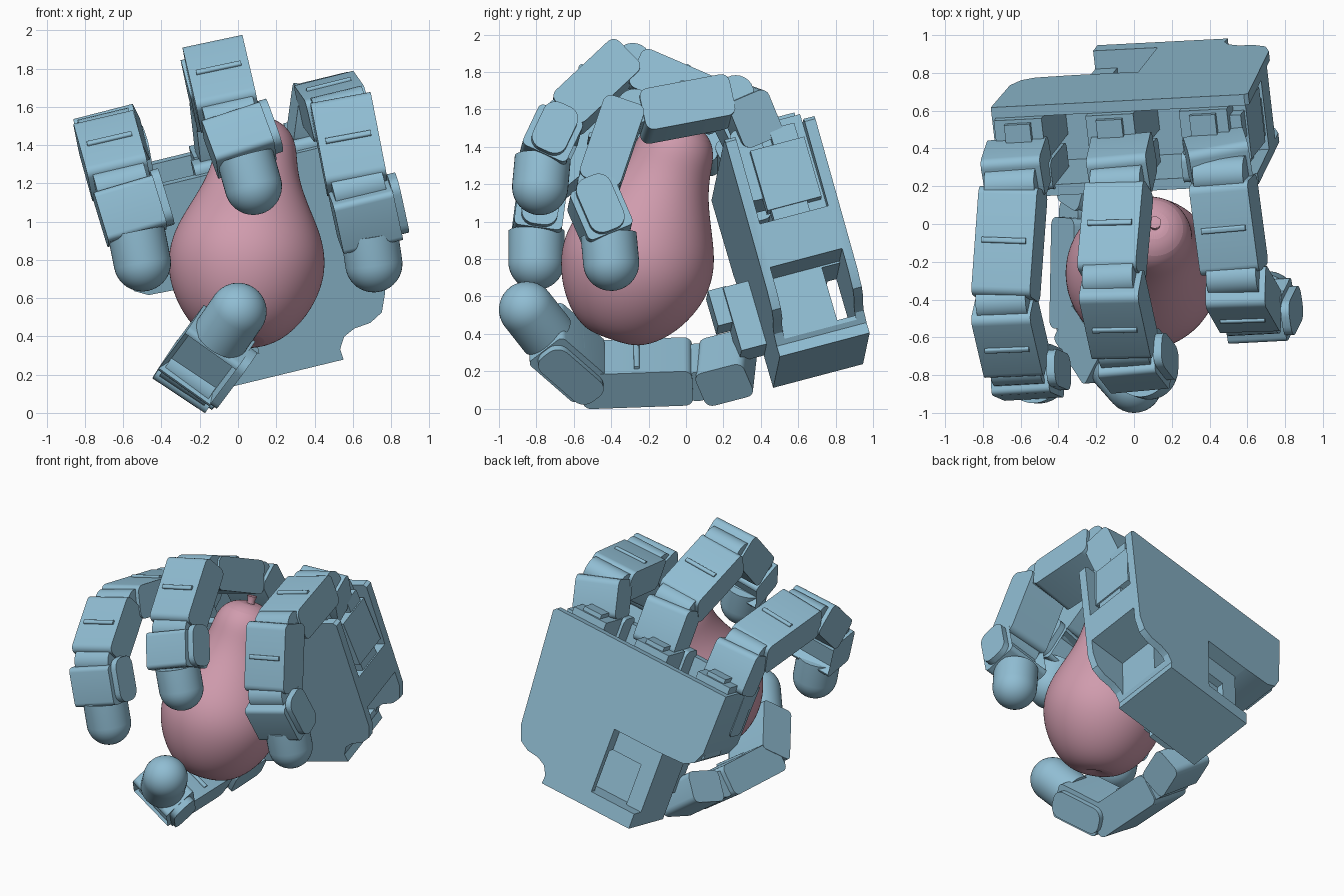
import bpy, bmesh, math
from mathutils import Vector, Matrix

if "Cube" in bpy.data.objects:
    bpy.data.objects.remove(bpy.data.objects["Cube"], do_unlink=True)


def material(name, rgb):
    m = bpy.data.materials.new(name)
    m.use_nodes = True
    m.diffuse_color = (*rgb, 1)
    m.node_tree.nodes["Principled BSDF"].inputs["Base Color"].default_value = (*rgb, 1)
    return m


BLUE = material("soft_blue", (0.28, 0.51, 0.65))
PINK = material("dusty_pink", (0.63, 0.33, 0.42))
parts = []


def finish(name, bm, matrix, mat=BLUE):
    bmesh.ops.recalc_face_normals(bm, faces=bm.faces)
    mesh = bpy.data.meshes.new(name)
    bm.to_mesh(mesh)
    bm.free()
    mesh.materials.append(mat)
    ob = bpy.data.objects.new(name, mesh)
    ob.matrix_world = matrix
    bpy.context.collection.objects.link(ob)
    parts.append(ob)
    return ob


def frame(x, y, z, origin):
    m = Matrix((x, y, z)).transposed().to_4x4()
    m.translation = origin
    return m


def limb_frame(a, b, across):
    """Local x runs across, -y runs from a to b, z points to the outer side."""
    d = (b - a).normalized()
    x = (across - d * across.dot(d)).normalized()
    return frame(x, -d, d.cross(x), (a + b) / 2)


def block(name, matrix, size, centre=(0, 0, 0), bevel=0.0, hollow=0.0):
    """Box whose edges along local x may be rounded, with an optional pocket underneath."""
    bm = bmesh.new()
    bmesh.ops.create_cube(bm, size=1)
    bmesh.ops.scale(bm, vec=size, verts=bm.verts)
    bmesh.ops.translate(bm, vec=centre, verts=bm.verts)
    if bevel:
        edges = [e for e in bm.edges
                 if abs(e.verts[0].co.x - e.verts[1].co.x) > size[0] / 2]
        bmesh.ops.bevel(bm, geom=edges, offset=bevel, segments=5,
                        profile=0.5, affect='EDGES')
    if hollow:
        bm.normal_update()
        under = min(bm.faces, key=lambda f: f.calc_center_median().z)
        bmesh.ops.inset_region(bm, faces=[under], thickness=0.035)
        bmesh.ops.translate(bm, vec=(0, 0, hollow), verts=under.verts)
    return finish(name, bm, matrix)


def lathe(name, profile, matrix, steps=40, mat=BLUE):
    bm = bmesh.new()
    verts = [bm.verts.new((r, 0, z)) for r, z in profile]
    edges = [bm.edges.new(p) for p in zip(verts, verts[1:])]
    bmesh.ops.spin(bm, geom=verts + edges, axis=(0, 0, 1), cent=(0, 0, 0),
                   angle=2 * math.pi, steps=steps)
    bmesh.ops.remove_doubles(bm, verts=bm.verts, dist=0.0005)
    return finish(name, bm, matrix, mat)


def along(a, b):
    """Frame at a with z toward b."""
    m = (b - a).to_track_quat('Z', 'Y').to_matrix().to_4x4()
    m.translation = a
    return m


def barrel(name, centre, across, length, radius):
    m = along(centre, centre + across)
    h = length / 2
    lathe(name, [(0, -h), (radius, -h), (radius, h), (0, h)], m, 24)


def digit(name, joints, tip, across, width=0.32, thick=0.23, radius=0.15):
    """Chain of rounded boxes, hinge barrels, a side link and a domed tip."""
    pts = [(Vector(a), Vector(b)) for a, b in joints]
    last = len(pts) - 1
    for i, (a, b) in enumerate(pts):
        m = limb_frame(a, b, across)
        length = (b - a).length
        end = i == last
        block(f"{name}_segment_{i + 1}", m, (width, length + 0.03, thick + 0.03 * end),
              bevel=0.03 if end else 0.045, hollow=0.06 * end)
        if i in (1, 2) and length > 0.25:
            # raised rib across the outer face
            block(f"{name}_rib_{i}", m, (width * 0.75, 0.03, 0.03), (0, 0, thick / 2), 0.01)
        if i:
            hinge = (pts[i - 1][1] + a) / 2
            barrel(f"{name}_hinge_{i}", hinge, across, width * 0.85, thick * 0.42)
        if end:
            # link plate beside the last joint
            block(f"{name}_side_link", m, (0.045, length + 0.06, thick * 0.85),
                  (width / 2 + 0.02, 0.02, 0), 0.07)
    a, b = pts[-1]
    tip = Vector(tip)
    start = b - (b - a).normalized() * 0.01
    reach = (tip - start).length
    dome = [(radius * math.cos(t * math.pi / 20), reach + radius * math.sin(t * math.pi / 20))
            for t in range(11)]
    lathe(f"{name}_tip", [(0, 0), (radius, 0)] + dome, along(start, tip))


# Palm frame: across the hand, toward its back, toward the fingers
U = Vector((0.97, 0.05, 0.235)).normalized()
V = Vector((-0.21, -0.27, 0.93))
V = (V - U * V.dot(U)).normalized()
PALM = frame(U, V.cross(U), V, Vector((-0.125, 0.95, 0.255)))

# Palm body from its outline
outline = [(-0.07, 0), (0.64, 0), (0.635, 0.06), (0.67, 0.12), (0.73, 0.15), (0.82, 0.16),
           (0.89, 0.2), (0.93, 0.3), (1.0, 1.13), (0.98, 1.15), (-0.4, 1.15),
           (-0.39, 0.72), (-0.35, 0.63), (-0.28, 0.59), (-0.07, 0.58)]
bm = bmesh.new()
face = bm.faces.new([bm.verts.new((x, 0, z)) for x, z in outline])
ext = bmesh.ops.extrude_face_region(bm, geom=[face])
bmesh.ops.translate(bm, vec=(0, -0.5, 0),
                    verts=[g for g in ext["geom"] if isinstance(g, bmesh.types.BMVert)])
palm = finish("palm_body", bm, PALM)


def cut(target, name, size, centre):
    c = block(name, PALM, size, centre)
    parts.remove(c)
    c.hide_render = True
    c.hide_set(True)
    c.display_type = 'WIRE'
    mod = target.modifiers.new(name, 'BOOLEAN')
    mod.operation = 'DIFFERENCE'
    mod.solver = 'EXACT'
    mod.object = c


# Pockets: back corner, lower side, window between them, open top and upper side
cut(palm, "back_pocket_cutter", (0.46, 0.2, 0.47), (0.05, 0, 0.345))
cut(palm, "side_pocket_cutter", (0.5, 0.4, 0.34), (0.9, -0.25, 0.25))
cut(palm, "window_cutter", (0.7, 0.1, 0.3), (0.4, -0.1, 0.26))
cut(palm, "top_bay_cutter", (1.5, 0.38, 0.6), (0.41, -0.25, 0.96))

# Side motor in the open upper side
block("side_motor", PALM, (0.1, 0.3, 0.34), (0.91, -0.23, 0.89))
block("side_motor_step", PALM, (0.08, 0.2, 0.06), (0.91, -0.26, 0.69))
block("side_motor_cap", PALM, (0.08, 0.14, 0.1), (0.91, -0.18, 1.1))

# Finger motors standing in the open top
for label, u in (("outer", -0.25), ("middle", 0.25), ("inner", 0.76)):
    block(f"{label}_motor", PALM, (0.26, 0.24, 0.54), (u, -0.18, 0.93))
    block(f"{label}_motor_cap", PALM, (0.14, 0.12, 0.04), (u, -0.14, 1.21))
    block(f"{label}_bracket", PALM, (0.3, 0.16, 0.4), (u, -0.38, 1.0), 0.04)

# Three fingers
digit("outer_finger",
      [((-0.6, 0.36, 1.19), (-0.64, 0.24, 1.42)),
       ((-0.64, 0.17, 1.39), (-0.68, -0.38, 1.47)),
       ((-0.69, -0.44, 1.47), (-0.62, -0.74, 1.22)),
       ((-0.6, -0.77, 1.17), (-0.53, -0.8, 0.94))], (-0.5, -0.8, 0.785), U)
digit("middle_finger",
      [((-0.05, 0.38, 1.34), (-0.08, 0.25, 1.6)),
       ((-0.08, 0.18, 1.6), (-0.12, -0.26, 1.79)),
       ((-0.12, -0.32, 1.87), (-0.05, -0.64, 1.57)),
       ((-0.03, -0.68, 1.52), (0.04, -0.77, 1.33))], (0.08, -0.78, 1.185), U)
digit("inner_finger",
      [((0.43, 0.39, 1.45), (0.46, 0.3, 1.67)),
       ((0.47, 0.22, 1.645), (0.53, -0.23, 1.56)),
       ((0.54, -0.33, 1.61), (0.62, -0.47, 1.2)),
       ((0.64, -0.51, 1.15), (0.69, -0.41, 0.92))], (0.71, -0.4, 0.78), U)

# Thumb and its mount
block("thumb_mount", PALM, (0.26, 0.28, 0.36), (0.08, -0.5, 0.36))
block("thumb_mount_plate", PALM, (0.2, 0.1, 0.2), (0.08, -0.67, 0.45))
digit("thumb",
      [((-0.16, 0.33, 0.25), (-0.22, 0.1, 0.19)),
       ((-0.24, 0.02, 0.2), (-0.25, -0.54, 0.18)),
       ((-0.24, -0.52, 0.2), (-0.09, -0.75, 0.4))], (0, -0.85, 0.53),
      Vector((0.83, 0, -0.55)), width=0.33, thick=0.22)

# Pear and stem
foot, crown = Vector((0.01, -0.4, 0.37)), Vector((0.11, 0.0, 1.55))
pear_profile = [(0, 0.03), (0.05, 0.015), (0.12, 0), (0.24, 0.06), (0.345, 0.19),
                (0.405, 0.34), (0.415, 0.47), (0.385, 0.6), (0.31, 0.75), (0.25, 0.88),
                (0.22, 1.0), (0.21, 1.1), (0.165, 1.19), (0.07, 1.235), (0, 1.225)]
pear = lathe("pear", pear_profile, along(foot, crown), 32, PINK)
subdivision = pear.modifiers.new("smooth", 'SUBSURF')
subdivision.levels = subdivision.render_levels = 2
lathe("pear_stem", [(0, -0.05), (0.03, -0.05), (0.026, 0.0), (0.034, 0.03), (0, 0.035)],
      along(crown, crown + Vector((0, 0.3, 1))), 12, PINK)

# Smooth the round parts, keep sharp edges
bpy.ops.object.select_all(action='DESELECT')
for ob in parts:
    ob.select_set(True)
bpy.context.view_layer.objects.active = palm
bpy.ops.object.shade_smooth_by_angle(angle=math.radians(32))
